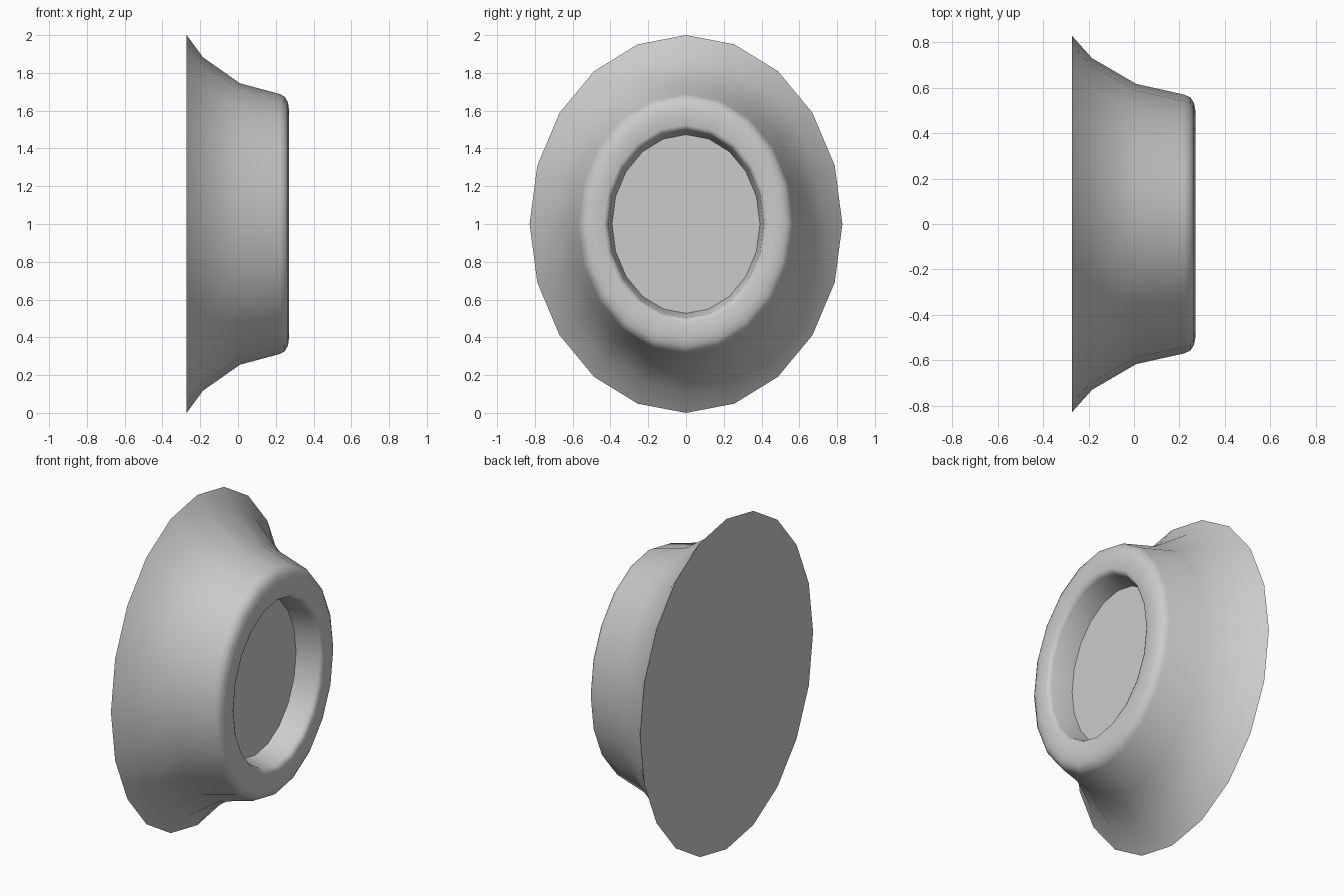
import bpy, bmesh, math

if "Cube" in bpy.data.objects:
    bpy.data.objects.remove(bpy.data.objects["Cube"])

SIDES = 20
RATIO = 0.828  # ellipse width / height

# Profile from flared back edge, over the rounded rim, into the recess: (x, vertical radius)
profile = [(-0.272, 1.0), (-0.185, 0.882), (0.01, 0.745), (0.222, 0.688),
           (0.248, 0.673), (0.264, 0.645), (0.27, 0.605),
           (0.27, 0.525), (0.263, 0.508), (0.245, 0.497), (0.115, 0.473)]

bm = bmesh.new()
rings = []
for x, r in profile:
    rings.append([bm.verts.new((x, r * RATIO * math.sin(2 * math.pi * i / SIDES),
                                1 + r * math.cos(2 * math.pi * i / SIDES)))
                  for i in range(SIDES)])

# Side bands
for a, b in zip(rings, rings[1:]):
    for i in range(SIDES):
        j = (i + 1) % SIDES
        bm.faces.new((a[i], a[j], b[j], b[i]))

# Flat back and recess floor
bm.faces.new(rings[0])
bm.faces.new(rings[-1])
bmesh.ops.recalc_face_normals(bm, faces=bm.faces[:])

mesh = bpy.data.meshes.new("flared_oval_mount")
bm.to_mesh(mesh)
bm.free()
mount = bpy.data.objects.new("flared_oval_mount", mesh)
bpy.context.collection.objects.link(mount)

# Smooth sides, crisp back edge and recess floor
bpy.context.view_layer.objects.active = mount
mount.select_set(True)
bpy.ops.object.shade_smooth_by_angle(angle=math.radians(45))
